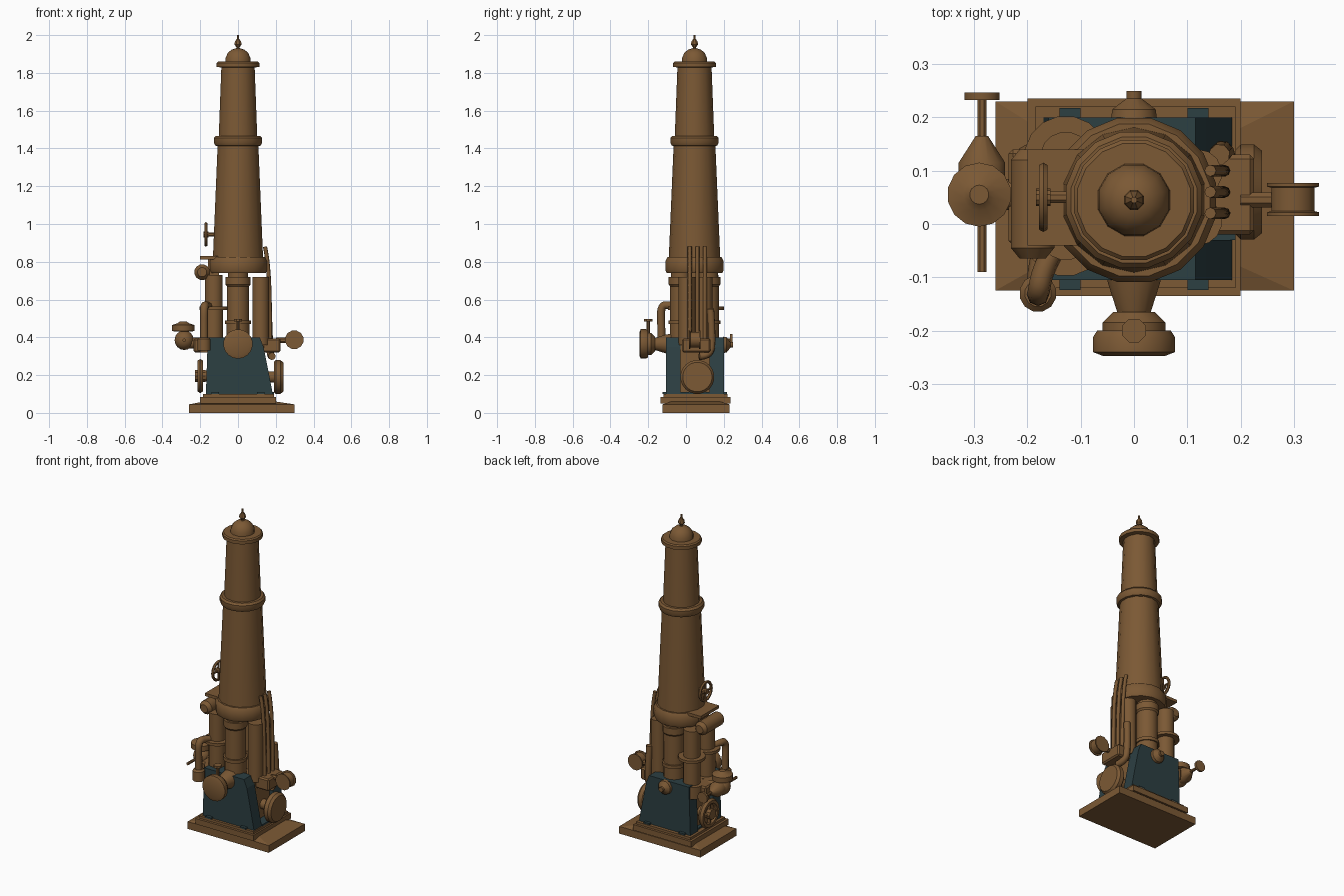
import bpy, bmesh, math
from mathutils import Vector

if "Cube" in bpy.data.objects:
    bpy.data.objects.remove(bpy.data.objects["Cube"])


def material(name, rgb):
    m = bpy.data.materials.new(name)
    m.use_nodes = True
    m.diffuse_color = (*rgb, 1)
    b = m.node_tree.nodes["Principled BSDF"]
    b.inputs["Base Color"].default_value = (*rgb, 1)
    b.inputs["Roughness"].default_value = 0.8
    return m


BRONZE = material("aged bronze", (0.2, 0.1, 0.035))
TEAL = material("dark teal paint", (0.025, 0.05, 0.055))
CY = 0.045  # depth of the main axis
AXES = {"x": Vector((1, 0, 0)), "y": Vector((0, 1, 0)), "z": Vector((0, 0, 1))}


def finish(name, bm, mat, smooth=True):
    bmesh.ops.recalc_face_normals(bm, faces=bm.faces)
    me = bpy.data.meshes.new(name)
    bm.to_mesh(me)
    bm.free()
    me.materials.append(mat)
    ob = bpy.data.objects.new(name, me)
    bpy.context.collection.objects.link(ob)
    if smooth:
        bpy.ops.object.select_all(action="DESELECT")
        ob.select_set(True)
        bpy.context.view_layer.objects.active = ob
        bpy.ops.object.shade_smooth_by_angle(angle=math.radians(35))
    return ob


def lathe(name, profile, origin=(0, 0, 0), axis="z", sides=16, mat=BRONZE):
    """Turn (radius, distance along axis) pairs into a closed solid."""
    bm = bmesh.new()
    turn = AXES["z"].rotation_difference(AXES[axis])
    rings = []
    for r, d in profile:
        ring = []
        for i in range(sides):
            a = math.tau * (i + 0.5) / sides
            p = turn @ Vector((r * math.cos(a), r * math.sin(a), d))
            ring.append(bm.verts.new(p + Vector(origin)))
        rings.append(ring)
    for lo, hi in zip(rings, rings[1:]):
        for i in range(sides):
            j = (i + 1) % sides
            bm.faces.new((lo[i], lo[j], hi[j], hi[i]))
    bm.faces.new(rings[0][::-1])
    bm.faces.new(rings[-1])
    return finish(name, bm, mat)


def box(name, lo, hi, mat=BRONZE, bevel=0.0):
    bm = bmesh.new()
    bmesh.ops.create_cube(bm, size=1)
    for v in bm.verts:
        v.co = [(a + b) / 2 + c * (b - a) for a, b, c in zip(lo, hi, v.co)]
    if bevel:
        bmesh.ops.bevel(bm, geom=bm.edges[:], offset=bevel, segments=1, affect="EDGES")
    return finish(name, bm, mat, False)


def extrude_y(name, outline, y0, y1, mat):
    bm = bmesh.new()
    face = bm.faces.new([bm.verts.new((x, y0, z)) for x, z in outline])
    new = bmesh.ops.extrude_face_region(bm, geom=[face])["geom"]
    for v in new:
        if isinstance(v, bmesh.types.BMVert):
            v.co.y = y1
    return finish(name, bm, mat, False)


def pipe(name, points, r):
    cu = bpy.data.curves.new(name, "CURVE")
    cu.dimensions = "3D"
    cu.bevel_depth, cu.bevel_resolution, cu.resolution_u = r, 2, 5
    cu.use_fill_caps = True
    s = cu.splines.new("NURBS")
    s.points.add(len(points) - 1)
    for p, co in zip(s.points, points):
        p.co = (*co, 1)
    s.use_endpoint_u, s.order_u = True, 3
    cu.materials.append(BRONZE)
    ob = bpy.data.objects.new(name, cu)
    bpy.context.collection.objects.link(ob)


def handwheel(name, centre, axis, radius, tube):
    """Rim, hub and crossed spokes."""
    bm = bmesh.new()
    turn = AXES["z"].rotation_difference(AXES[axis])
    n, m = 16, 6
    ring = []
    for i in range(n):
        a = math.tau * i / n
        ring.append([])
        for k in range(m):
            b = math.tau * k / m
            q = radius - tube + tube * math.cos(b)
            p = Vector((q * math.cos(a), q * math.sin(a), tube * math.sin(b)))
            ring[-1].append(bm.verts.new(turn @ p + Vector(centre)))
    for i in range(n):
        for k in range(m):
            a, b = ring[i], ring[(i + 1) % n]
            bm.faces.new((a[k], b[k], b[(k + 1) % m], a[(k + 1) % m]))
    finish(name + "_rim", bm, BRONZE)
    lathe(name + "_hub", [(tube * 1.8, -tube * 1.5), (tube * 1.8, tube * 1.5)], centre, axis, 10)
    for i, ax in enumerate(a for a in "xyz" if a != axis):
        reach = radius - tube
        lathe(f"{name}_spoke_{i}", [(tube * .7, -reach), (tube * .7, reach)], centre, ax, 6)


def ball(r, centre, squash=1.0, steps=8):
    return [(max(r * math.sin(math.pi * i / steps), 0.001),
             centre - r * squash * math.cos(math.pi * i / steps)) for i in range(steps + 1)]


# Base slab with sloped top, and plinth
bm = bmesh.new()
outer = [(-.26, -.125), (.3, -.125), (.3, .23), (-.26, .23)]
inner = [(-.18, -.08), (.2, -.08), (.2, .18), (-.18, .18)]
layers = [[bm.verts.new((x, y, z)) for x, y in pts]
          for pts, z in ((outer, 0), (outer, .045), (inner, .06))]
for lo, hi in zip(layers, layers[1:]):
    for i in range(4):
        bm.faces.new((lo[i], lo[(i + 1) % 4], hi[(i + 1) % 4], hi[i]))
bm.faces.new(layers[0])
bm.faces.new(layers[-1])
finish("base_slab", bm, BRONZE, False)
box("plinth_lower", (-.2, -.135, .05), (.2, .235, .085))
box("plinth_upper", (-.185, -.12, .085), (.19, .22, .1))

# Painted housing: two cheeks joined by a recessed core
cheek = [(-.17, .095), (.185, .095), (.165, .2), (.135, .35), (.115, .4), (-.16, .4)]
extrude_y("front_cheek", cheek, -.105, -.03, TEAL)
extrude_y("back_cheek", cheek, .125, .2, TEAL)
box("housing_core", (-.14, -.03, .1), (.13, .125, .38))
box("housing_sill", (-.16, -.03, .08), (.19, .125, .11), TEAL)
for y in (-.112, .205):
    for x in (-.12, .12):
        box("foot_tab", (x - .02, y - .012, .1), (x + .02, y + .012, .11), TEAL)

# Tapered main column with bands, dome and finial
lathe("lower_column", [(.137, .8), (.11, 1.43)], (0, CY, 0), sides=14)
lathe("upper_column", [(.105, 1.45), (.09, 1.84)], (0, CY, 0), sides=14)
lathe("base_band", [(.12, .74), (.15, .74), (.157, .755), (.157, .805), (.145, .825), (.12, .825)], (0, CY, 0))
lathe("middle_band", [(.1, 1.41), (.122, 1.415), (.13, 1.43), (.13, 1.455), (.12, 1.467), (.1, 1.467)], (0, CY, 0))
lathe("top_band", [(.085, 1.828), (.115, 1.832), (.115, 1.853), (.108, 1.86), (.06, 1.86)], (0, CY, 0))
lathe("dome", [(.07, 1.855), (.068, 1.88), (.055, 1.907), (.035, 1.923), (.012, 1.93)], (0, CY, 0), sides=12)
lathe("finial", [(.012, 1.925), (.009, 1.935), (.02, 1.95), (.018, 1.965), (.007, 1.98), (.006, 2.0)],
      (0, CY, 0), sides=8)

# Front and back support cylinders
for side, y in (("front", -.025), ("back", .115)):
    lathe(side + "_support", [(.062, .38), (.062, .47), (.07, .47), (.07, .49), (.06, .49),
          (.06, .67), (.068, .68), (.068, .72), (.055, .72), (.055, .75)], (0, y, 0))

# Right-hand cylinder pair with flanges
for y in (-.02, .125):
    lathe("right_cylinder", [(.075, .32), (.075, .395), (.05, .395), (.05, .545), (.078, .545),
          (.078, .562), (.048, .562), (.048, .73)], (-.128, y, 0))
box("right_ledge", (-.235, -.04, .32), (-.15, .14, .395), bevel=.008)
lathe("right_drum", [(.025, -.065), (.042, -.045), (.042, .12), (.025, .14)], (-.19, 0, .745), "y", 12)
box("right_shelf", (-.2, -.04, .812), (-.085, .14, .83))
box("shelf_bracket", (-.16, .0, .7), (-.1, .09, .815))
handwheel("upper_wheel", (-.17, .05, .945), "x", .065, .009)
lathe("upper_wheel_shaft", [(.012, -.17), (.012, -.1)], (0, .05, .945), "x", 8)
pipe("elbow_pipe", [(-.18, -.13, .34), (-.18, -.13, .45), (-.18, -.135, .57), (-.17, -.08, .57), (-.14, -.03, .56)], .021)
lathe("elbow_flange", [(.035, .33), (.035, .39), (.025, .4)], (-.18, -.13, 0), sides=12)
pipe("elbow_feed", [(-.18, -.13, .36), (-.18, -.08, .36), (-.16, -.02, .36)], .022)

# Right-hand side valve
lathe("valve_body", ball(.052, .385), (-.285, .055, 0), sides=14)
lathe("valve_cap", [(.03, .43), (.06, .433), (.06, .465), (.03, .475), (.018, .485)], (-.29, .055, 0), sides=14)
lathe("valve_cone", [(.045, .08), (.045, .115), (.012, .165)], (-.285, 0, .385), "y", 12)
lathe("valve_rod", [(.009, -.09), (.009, .235)], (-.285, 0, .385), "y", 8)
lathe("valve_end", [(.034, .232), (.034, .246)], (-.285, 0, .385), "y", 12)
lathe("valve_link", [(.03, -.27), (.03, -.2)], (0, .055, .37), "x", 12)

# Side wheels low on the housing
handwheel("right_side_wheel", (-.2, .06, .195), "x", .09, .018)
lathe("right_wheel_disc", [(.08, -.2), (.08, -.185), (.03, -.185), (.03, -.13)], (0, .06, .195), "x")
lathe("left_side_disc", [(.03, .12), (.03, .19), (.08, .19), (.09, .2), (.09, .225), (.078, .24)],
      (0, .06, .19), "x", 20)

# Left-hand cylinders, chest and rods
for y in (.005, .095):
    lathe("left_cylinder", [(.045, .36), (.045, .72)], (.12, y, 0), sides=14)
box("left_chest", (.13, -.02, .32), (.225, .13, .395), bevel=.008)
for y in (.02, .06, .1):
    pipe("left_rod", [(.17, y, .32), (.17, y, .55), (.16, y, .8), (.143, y, .88)], .011)
pipe("left_drain", [(.16, .13, .55), (.165, .14, .4), (.17, .13, .3), (.18, .07, .3)], .02)
lathe("left_arm", [(.015, .2), (.015, .28)], (0, CY, .385), "x", 8)
lathe("left_roller", [(.05, .015), (.05, .022), (.042, .024), (.042, .068), (.05, .07), (.05, .077)],
      (.298, 0, .387), "y", 12)

# Front nozzle with cap disc and a small tap above it
lathe("front_nozzle", [(.055, -.08), (.05, -.11), (.032, -.165), (.04, -.165), (.06, -.185), (.06, -.2), (.03, -.2)],
      (0, 0, .365), "y")
lathe("front_disc", [(.06, -.247), (.078, -.24), (.078, -.212), (.07, -.2)], (0, 0, .365), "y", 18)
lathe("front_tap", [(.01, .4), (.01, .483), (.024, .483), (.024, .497)], (0, -.2, 0), sides=8)

# Rear hub
lathe("rear_hub", [(.045, .195), (.042, .215), (.015, .235), (.015, .249)], (0, 0, .36), "y", 12)
